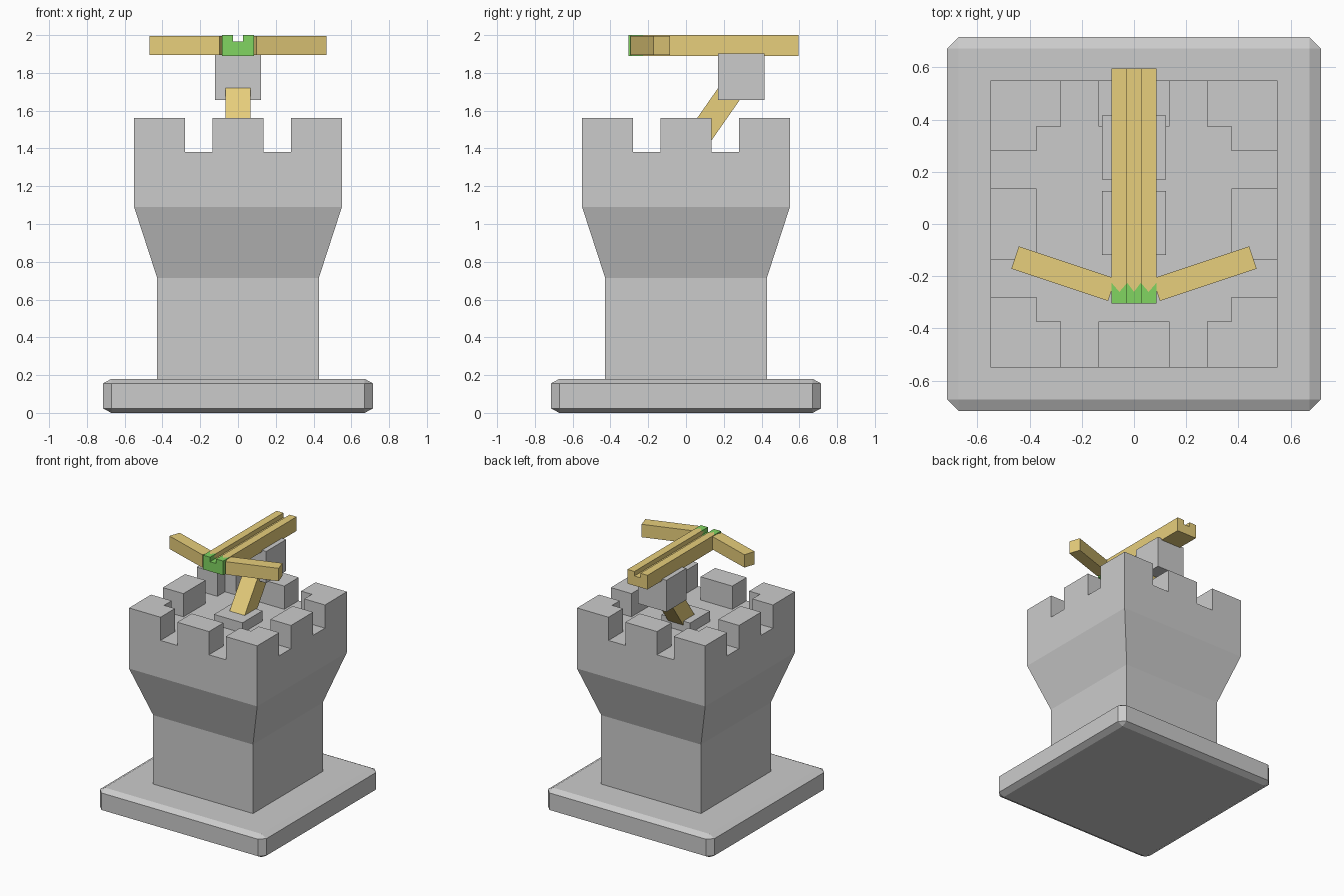
import bpy, bmesh, math
from mathutils import Matrix, Vector

if "Cube" in bpy.data.objects:
    bpy.data.objects.remove(bpy.data.objects["Cube"])


def material(name, color):
    m = bpy.data.materials.new(name)
    m.diffuse_color = (*color, 1)
    m.use_nodes = True
    m.node_tree.nodes["Principled BSDF"].inputs["Base Color"].default_value = m.diffuse_color
    return m


wood = material("wood", (0.80, 0.62, 0.20))
green = material("green", (0.22, 0.66, 0.12))


def finish(name, bm, *mats):
    bmesh.ops.recalc_face_normals(bm, faces=bm.faces)
    me = bpy.data.meshes.new(name)
    bm.to_mesh(me)
    bm.free()
    for m in mats:
        me.materials.append(m)
    ob = bpy.data.objects.new(name, me)
    bpy.context.collection.objects.link(ob)
    return ob


def add_box(bm, center, size, rot=Matrix()):
    mat = Matrix.Translation(center) @ rot @ Matrix.Diagonal((*size, 1))
    return bmesh.ops.create_cube(bm, size=1, matrix=mat)["verts"]


def box(name, center, size, *mats, rot=Matrix()):
    bm = bmesh.new()
    add_box(bm, center, size, rot)
    return finish(name, bm, *mats)


def loft(bm, rings, cap=True):
    """Skin closed rings of points; returns the bands of side faces."""
    vs = [[bm.verts.new(p) for p in r] for r in rings]
    n = len(vs[0])
    bands = [[bm.faces.new((a[i], a[(i + 1) % n], b[(i + 1) % n], b[i])) for i in range(n)]
             for a, b in zip(vs, vs[1:])]
    if cap:
        bands[0].append(bm.faces.new(vs[0]))
        bands[-1].append(bm.faces.new(vs[-1]))
    return bands


# Chamfered base slab (bevelled before flattening)
bm = bmesh.new()
bmesh.ops.create_cube(bm, size=1.43)
bmesh.ops.bevel(bm, geom=bm.edges[:], offset=0.044, segments=1, affect='EDGES')
bmesh.ops.scale(bm, vec=(1, 1, 0.18 / 1.43), verts=bm.verts)
for v in bm.verts:  # chamfer height about 0.025
    if abs(v.co.z) < 0.0895:
        v.co.z = math.copysign(0.066, v.co.z)
bmesh.ops.translate(bm, vec=(0, 0, 0.09), verts=bm.verts)
finish("base_slab", bm)

# Flared square tower
bm = bmesh.new()
loft(bm, [[(sx * r, sy * r, z) for sx, sy in ((-1, -1), (1, -1), (1, 1), (-1, 1))]
          for r, z in ((0.428, 0.18), (0.428, 0.715), (0.55, 1.09), (0.55, 1.38))])
finish("tower", bm)

# Battlements: L-shaped corners and square middles, four turns
corner = [(0.55, 0.55), (0.28, 0.55), (0.28, 0.373), (0.373, 0.373), (0.373, 0.28), (0.55, 0.28)]
bm = bmesh.new()
for k in range(4):
    turn = Matrix.Rotation(k * math.pi / 2, 4, 'Z')
    loft(bm, [[turn @ Vector((x, y, z)) for x, y in corner] for z in (1.38, 1.56)])
    add_box(bm, turn @ Vector((0.4615, 0, 1.47)), (0.177, 0.272, 0.18), turn)
finish("battlements", bm)

# Mount block, slanted support beam and head block
box("mount_block", (0, 0.003, 1.42), (0.245, 0.245, 0.08))
box("head_block", (0, 0.293, 1.78), (0.245, 0.245, 0.245))
low, high = Vector((0, 0.04, 1.42)), Vector((0, 0.29, 1.778))
axis = high - low
box("support_beam", (low + high) / 2, (0.13, axis.length, 0.13), wood,
    rot=Matrix.Rotation(math.atan2(axis.z, axis.y), 4, 'X'))

# Grooved stock with a zigzag-edged green tip
u = [(-0.086, 1.89), (0.086, 1.89), (0.086, 2.0), (0.026, 2.0),
     (0.026, 1.965), (-0.026, 1.965), (-0.026, 2.0), (-0.086, 2.0)]
outline = []
for (x0, z0), (x1, z1) in zip(u, u[1:] + u[:1]):
    outline += [(x0, z0), ((x0 + x1) / 2, (z0 + z1) / 2)]
rings = [[(x, -0.305, z) for x, z in outline],
         [(x, -0.26 if i % 2 else -0.225, z) for i, (x, z) in enumerate(outline)],
         [(x, 0.595, z) for x, z in outline]]
bm = bmesh.new()
for f in loft(bm, rings)[0]:
    f.material_index = 1
finish("stock", bm, wood, green)

# Swept bow arms, mirrored
for side, name in ((1, "right_bow_arm"), (-1, "left_bow_arm")):
    box(name, (side * 0.27, -0.19, 1.945), (0.39, 0.09, 0.1), wood,
        rot=Matrix.Rotation(side * math.radians(18.4), 4, 'Z'))
